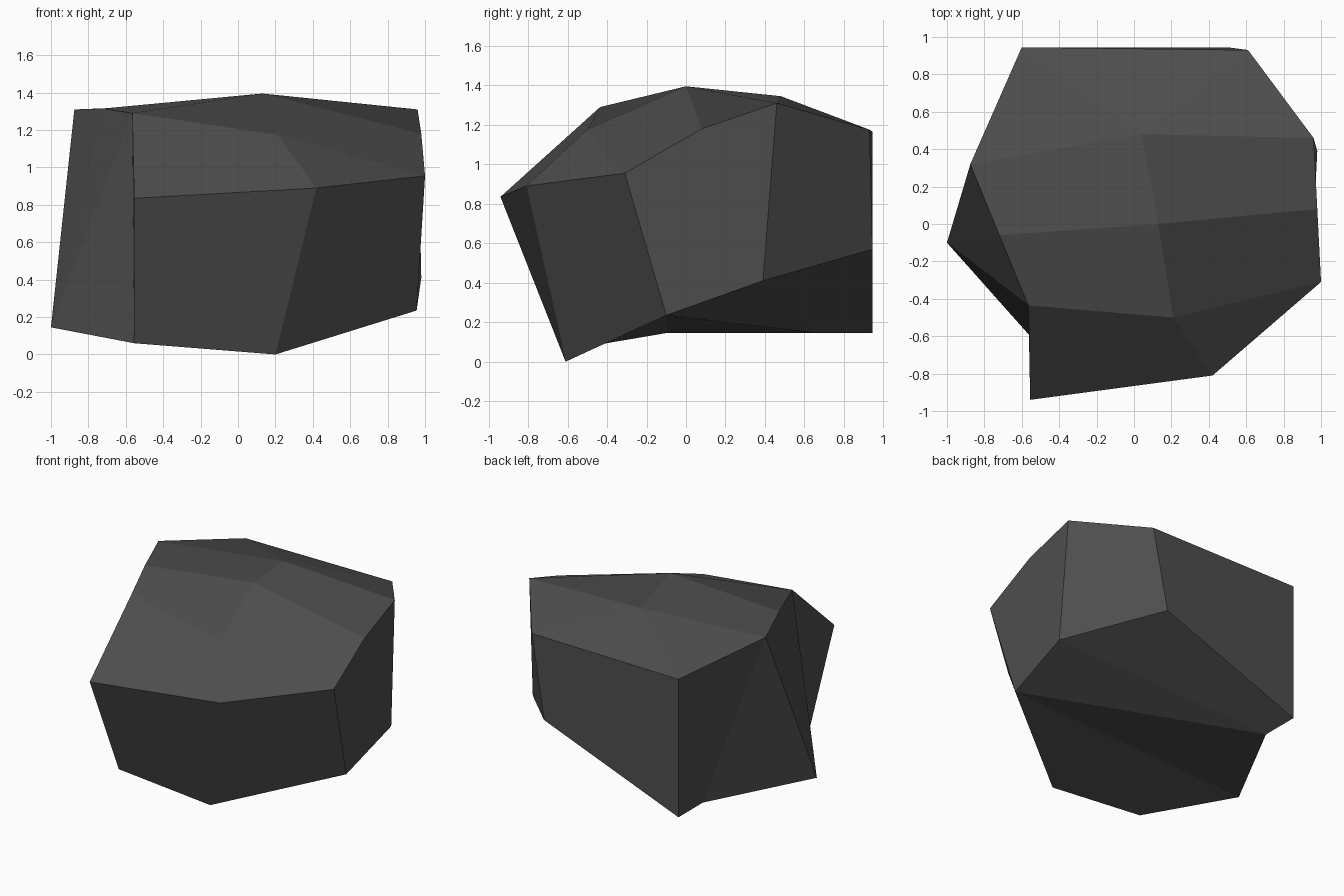
import bpy, bmesh

if "Cube" in bpy.data.objects:
    bpy.data.objects.remove(bpy.data.objects["Cube"])

# Corner points of the faceted boulder
P = {
    # front ledge and lower rim
    'A': (-.555, -.94, .835), 'B': (.42, -.81, .89), 'C': (1, -.31, .955),
    'I': (.2, -.61, 0), 'W': (-.555, -.6, .06), 'J': (.955, -.1, .235),
    'K': (.98, .39, .41), 'L': (.5, .945, .57),
    # domed top
    'H': (-.565, -.435, 1.29), 'M': (.21, -.5, 1.175), 'D': (.98, .08, 1.18),
    'G': (.13, 0, 1.395), 'N': (-.72, -.06, 1.315), 'F': (.04, .48, 1.345),
    'E': (.96, .46, 1.31), 'Q': (-.875, .32, 1.31),
    # back and left foot
    'S': (.61, .93, 1.175), 'R': (-.6, .945, 1.165), 'T': (-.6, .945, .145),
    'U': (-.6, .66, .145), 'V': (-1, -.1, .145),
}
# Facets, named by their corners
FACES = ("ABIW BCJI CDEKJ "            # front and right
         "ABMH BCM HMGN MCDG NGFQ GDEF QFR FSR FES "  # top
         "ESLK SRTL "                  # back
         "HAW HWV HVN NVQ QVU QUTR "   # left
         "WIJV JUV JKU KLTU").split()  # underside

bm = bmesh.new()
verts = {k: bm.verts.new(p) for k, p in P.items()}
for f in FACES:
    bm.faces.new([verts[k] for k in f])
bmesh.ops.recalc_face_normals(bm, faces=bm.faces[:])

mesh = bpy.data.meshes.new("boulder")
bm.to_mesh(mesh)
bm.free()
rock = bpy.data.objects.new("boulder", mesh)
bpy.context.collection.objects.link(rock)

# Dark stone colour
stone = bpy.data.materials.new("dark grey stone")
stone.diffuse_color = (.075, .075, .075, 1)
stone.use_nodes = True
stone.node_tree.nodes["Principled BSDF"].inputs["Base Color"].default_value = stone.diffuse_color
mesh.materials.append(stone)
